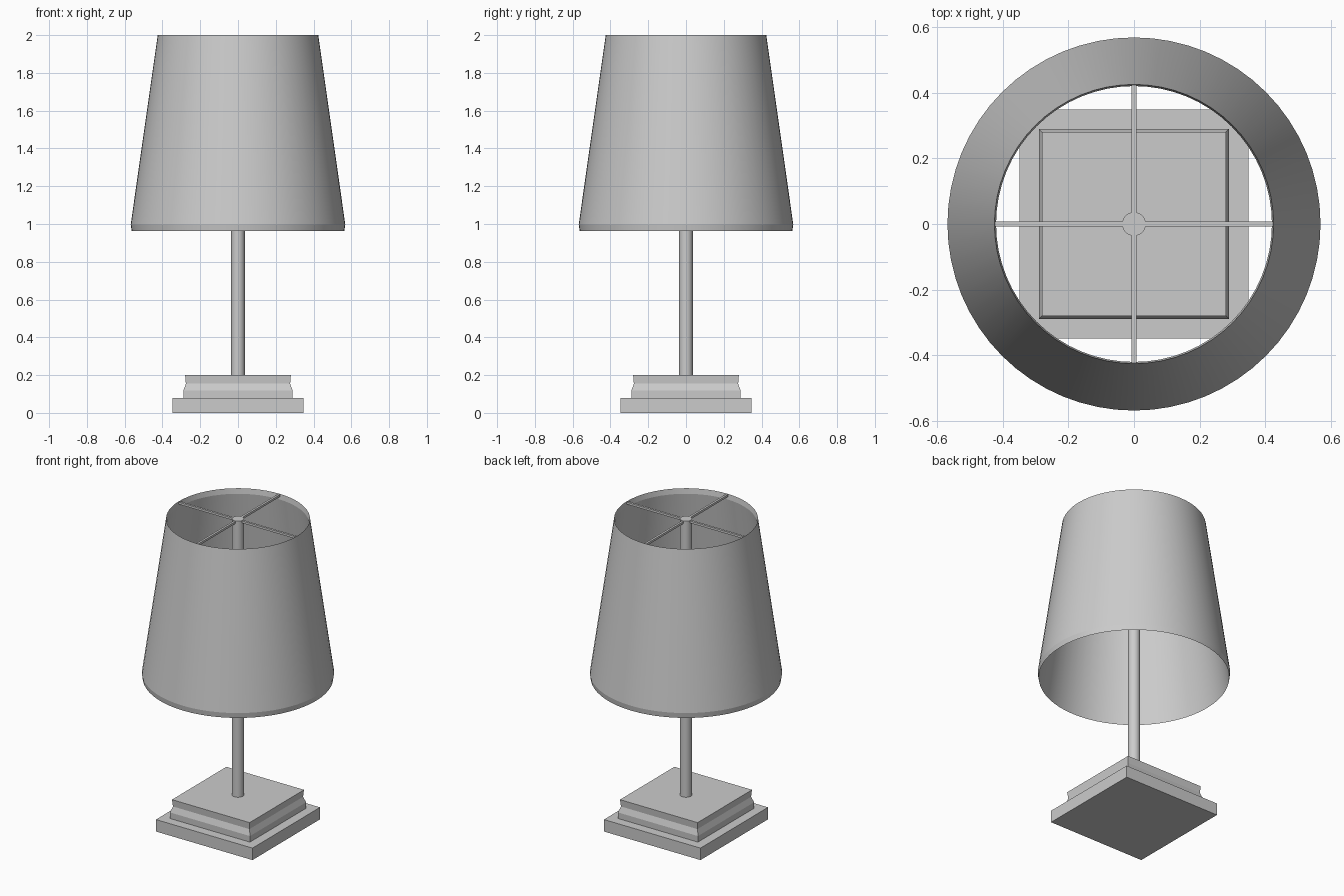
import bpy, bmesh, math
from mathutils import Matrix

if "Cube" in bpy.data.objects:
    bpy.data.objects.remove(bpy.data.objects["Cube"])

grey = bpy.data.materials.new("plain grey")
grey.diffuse_color = (0.6, 0.6, 0.6, 1)
grey.use_nodes = True
grey.node_tree.nodes["Principled BSDF"].inputs["Base Color"].default_value = grey.diffuse_color


def finish(name, bm, smooth=False):
    bmesh.ops.recalc_face_normals(bm, faces=bm.faces[:])
    me = bpy.data.meshes.new(name)
    bm.to_mesh(me)
    bm.free()
    me.materials.append(grey)
    ob = bpy.data.objects.new(name, me)
    bpy.context.collection.objects.link(ob)
    if smooth:
        bpy.ops.object.select_all(action='DESELECT')
        ob.select_set(True)
        bpy.context.view_layer.objects.active = ob
        bpy.ops.object.shade_smooth_by_angle(angle=math.radians(6))
    return ob


def box(name, size, centre):
    bm = bmesh.new()
    bmesh.ops.create_cube(bm, size=1,
                          matrix=Matrix.Translation(centre) @ Matrix.Diagonal((*size, 1)))
    return finish(name, bm)


def lathe(name, profile, sides, start=0.0, closed=False, caps=False, smooth=False):
    """Sweep (radius, z) points round the z axis."""
    bm = bmesh.new()
    rings = []
    for r, z in profile:
        angles = [start + 2 * math.pi * i / sides for i in range(sides)]
        rings.append([bm.verts.new((r * math.cos(a), r * math.sin(a), z)) for a in angles])
    pairs = list(zip(rings, rings[1:]))
    if closed:
        pairs.append((rings[-1], rings[0]))
    for lo, hi in pairs:
        for i in range(sides):
            j = (i + 1) % sides
            bm.faces.new((lo[i], lo[j], hi[j], hi[i]))
    if caps:
        bm.faces.new(rings[0])
        bm.faces.new(rings[-1])
    return finish(name, bm, smooth)


# Square foot: slab plus moulded plinth (four-sided sweep)
box("base_slab", (0.696, 0.696, 0.078), (0, 0, 0.039))
moulding = [(0.288, 0.078), (0.289, 0.118), (0.276, 0.155), (0.28, 0.2)]
lathe("base_plinth", [(h * math.sqrt(2), z) for h, z in moulding], 4,
      start=math.pi / 4, caps=True)

# Pole up to the top of the shade
lathe("pole", [(0.036, 0.19), (0.036, 2.0)], 32, caps=True, smooth=False)
pole = bpy.data.objects["pole"]
bpy.context.view_layer.objects.active = pole
bpy.ops.object.select_all(action='DESELECT')
pole.select_set(True)
bpy.ops.object.shade_smooth_by_angle(angle=math.radians(30))

# Thin tapered shade, open at both ends
lathe("shade", [(0.425, 2.0), (0.568, 0.997), (0.563, 0.963), (0.42, 1.966)], 64,
      closed=True, smooth=True)

# Crossed wires holding the shade
box("shade_wire_x", (0.845, 0.014, 0.014), (0, 0, 1.99))
box("shade_wire_y", (0.014, 0.845, 0.014), (0, 0, 1.99))
